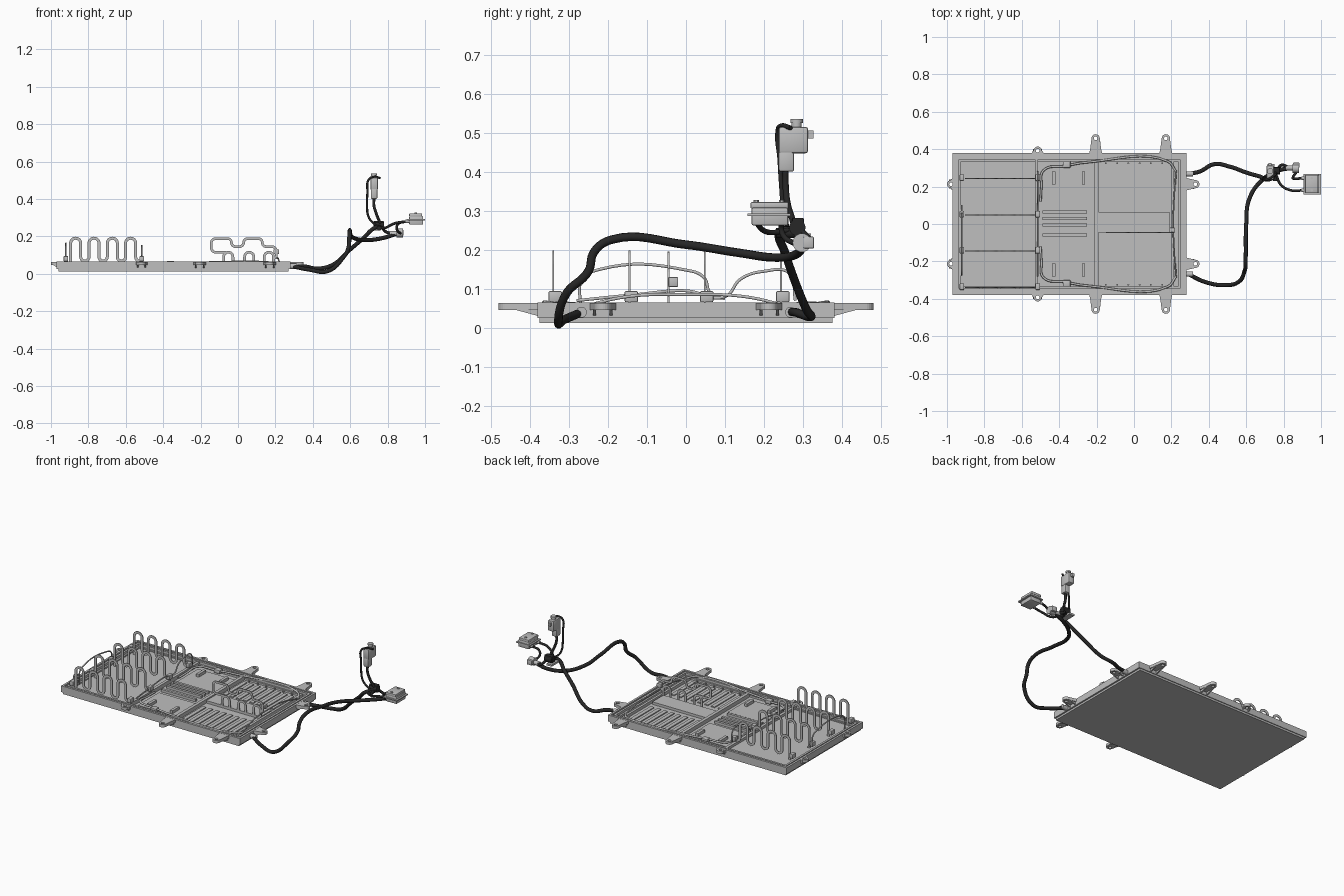
import bpy, bmesh, math
from mathutils import Vector, Matrix

cube = bpy.data.objects.get("Cube")
if cube:
    bpy.data.objects.remove(cube, do_unlink=True)


def material(name, v):
    m = bpy.data.materials.new(name)
    m.use_nodes = True
    m.diffuse_color = (v, v, v, 1)
    m.node_tree.nodes["Principled BSDF"].inputs["Base Color"].default_value = (v, v, v, 1)
    return m


GREY = material("light grey", 0.52)
BLACK = material("rubber black", 0.02)


def finish(name, bm, mat, matrix=None, smooth=False):
    bmesh.ops.recalc_face_normals(bm, faces=bm.faces)
    me = bpy.data.meshes.new(name)
    if matrix:
        bm.transform(matrix)
    bm.to_mesh(me)
    bm.free()
    me.materials.append(mat)
    ob = bpy.data.objects.new(name, me)
    bpy.context.collection.objects.link(ob)
    if smooth:
        for o in bpy.context.selected_objects:
            o.select_set(False)
        ob.select_set(True)
        bpy.context.view_layer.objects.active = ob
        bpy.ops.object.shade_smooth_by_angle(angle=math.radians(40))
    return ob


def box(name, x, y, z, mat=GREY, bevel=0):
    """Box from three (low, high) ranges."""
    bm = bmesh.new()
    bmesh.ops.create_cube(bm, size=1)
    for v in bm.verts:
        v.co = Vector([(lo + hi) / 2 + c * (hi - lo) for c, (lo, hi) in zip(v.co, (x, y, z))])
    if bevel:
        bmesh.ops.bevel(bm, geom=bm.edges[:], offset=bevel, segments=2, affect='EDGES', profile=0.5)
    return finish(name, bm, mat, smooth=bevel > 0)


def cylinder(name, centre, r, depth, axis='Z', mat=GREY, sides=20):
    bm = bmesh.new()
    bmesh.ops.create_cone(bm, cap_ends=True, segments=sides, radius1=r, radius2=r, depth=depth)
    rot = {'X': Matrix.Rotation(math.pi / 2, 4, 'Y'), 'Y': Matrix.Rotation(math.pi / 2, 4, 'X'),
           'Z': Matrix.Identity(4)}[axis]
    return finish(name, bm, mat, Matrix.Translation(centre) @ rot, smooth=True)


def hose(name, pts, r, mat=BLACK):
    """Round tube through smooth control points."""
    cu = bpy.data.curves.new(name, 'CURVE')
    cu.dimensions = '3D'
    cu.bevel_depth, cu.bevel_resolution, cu.resolution_u, cu.use_fill_caps = r, 3, 8, True
    sp = cu.splines.new('BEZIER')
    sp.bezier_points.add(len(pts) - 1)
    for b, p in zip(sp.bezier_points, pts):
        b.co = p
        b.handle_left_type = b.handle_right_type = 'AUTO'
    cu.materials.append(mat)
    ob = bpy.data.objects.new(name, cu)
    bpy.context.collection.objects.link(ob)
    return ob


def rounded(pts, r, n=6):
    """Polyline in 2D with its corners rounded."""
    pts = [Vector(p) for p in pts]
    out = [pts[0]]
    for a, b, c in zip(pts, pts[1:], pts[2:]):
        u, v = a - b, c - b
        d = min(r, u.length / 2, v.length / 2)
        p, q = b + u.normalized() * d, b + v.normalized() * d
        mid = p + q - b
        for i in range(n + 1):
            t = i / n * math.pi / 2
            out.append(mid + (p - mid) * math.cos(t) + (q - mid) * math.sin(t))
    return out + [pts[-1]]


def ribbon(name, pts, y, width=0.016, thick=0.005, r=0.03):
    """Flat strip bent in the upright x-z plane."""
    path = []
    for p in rounded(pts, r):
        if not path or (p - path[-1]).length > 1e-4:
            path.append(p)
    bm, rings = bmesh.new(), []
    for i, p in enumerate(path):
        t = (path[min(i + 1, len(path) - 1)] - path[max(i - 1, 0)]).normalized()
        n = Vector((-t.y, t.x)) * width / 2
        rings.append([bm.verts.new((p.x + s * n.x, y + e * thick / 2, p.y + s * n.y))
                      for s, e in ((-1, -1), (1, -1), (1, 1), (-1, 1))])
    for a, b in zip(rings, rings[1:]):
        for k in range(4):
            bm.faces.new((a[k], a[k - 1], b[k - 1], b[k]))
    bm.faces.new(rings[0])
    bm.faces.new(rings[-1])
    return finish(name, bm, GREY)


def bracket(name, x, y, angle, length, w):
    """Tapered mounting lug with a bolt eye and two gussets."""
    bm = bmesh.new()
    r = 0.022
    arc = [(length - r + r * math.cos(a), r * math.sin(a))
           for a in [math.radians(d) for d in range(-90, 91, 15)]]
    outline = [(-0.01, -w), (length * 0.25, -w * 0.8)] + arc + [(length * 0.25, w * 0.8), (-0.01, w)]
    eye = [(length - r + 0.01 * math.cos(k * math.pi / 8), 0.01 * math.sin(k * math.pi / 8)) for k in range(16)]
    edges = []
    for loop in (outline, eye):
        vs = [bm.verts.new((px, py, 0.046)) for px, py in loop]
        edges += [bm.edges.new((vs[i - 1], vs[i])) for i in range(len(vs))]
    bmesh.ops.triangle_fill(bm, edges=edges, use_beauty=True)
    up = bmesh.ops.extrude_face_region(bm, geom=bm.faces[:])
    bmesh.ops.translate(bm, vec=(0, 0, 0.018), verts=[g for g in up["geom"] if isinstance(g, bmesh.types.BMVert)])
    for s in (-1, 1):
        g = [[bm.verts.new((px, s * k, pz)) for px, pz in ((-0.01, 0.028), (-0.01, 0.047), (length * 0.6, 0.047))]
             for k in (w * 0.7, w * 0.7 - 0.008)]
        bm.faces.new(g[0])
        bm.faces.new(g[1])
        for i in range(3):
            bm.faces.new((g[0][i - 1], g[0][i], g[1][i], g[1][i - 1]))
    finish(name, bm, GREY, Matrix.Translation((x, y, 0)) @ Matrix.Rotation(math.radians(angle), 4, 'Z'))


# Tray: skid plate, floor and stepped rim
X0, X1, Y = -0.97, 0.28, 0.38
box("skid_plate", (X0 + 0.01, X1 - 0.01), (-Y + 0.005, Y - 0.005), (0.013, 0.026))
box("tray_floor", (X0, X1), (-Y, Y), (0.025, 0.036))
for name, inset, wide, top in (("rim_outer", 0, 0.013, 0.065), ("rim_groove", 0.012, 0.01, 0.057),
                               ("rim_inner", 0.021, 0.013, 0.063), ("rim_ledge", 0.033, 0.012, 0.048)):
    a, b, c = X0 + inset, X1 - inset, Y - inset
    for s, side in ((-1, "front"), (1, "back")):
        box(f"{name}_{side}", (a, b), sorted((s * c, s * (c - wide))), (0.03, top))
    box(name + "_right", (a, a + wide), (-c, c), (0.03, top))
    box(name + "_left", (b - wide, b), (-c, c), (0.03, top))

# Mounting lugs around the tray
for s in (-1, 1):
    for x, length, w in ((-0.205, 0.1, 0.036), (0.17, 0.1, 0.036), (-0.515, 0.034, 0.034)):
        bracket("side_bracket", x, s * Y, 90 * s, length, w)
    bracket("right_end_bracket", X0, s * 0.213, 180, 0.03, 0.034)
    bracket("left_end_bracket", X1, s * 0.213, 0, 0.07, 0.036)

# Floor panels, cross members and spines
box("cell_bay_panel", (-0.92, -0.53), (-0.33, 0.33), (0.035, 0.044))
box("rear_cross_member", (-0.53, -0.512), (-0.345, 0.345), (0.035, 0.06))
box("middle_cross_member", (-0.21, -0.19), (-0.34, 0.34), (0.035, 0.06))
box("centre_beam", (-0.19, 0.19), (-0.045, 0.065), (0.035, 0.052))
box("left_cross_member", (0.2, 0.215), (-0.34, 0.34), (0.035, 0.055))
for y in (0.065, 0.03, -0.005, -0.06):
    box("spine_bar", (-0.49, -0.25), (y - 0.008, y + 0.008), (0.035, 0.052))
for s in (-1, 1):
    box("bay_panel", (-0.49, -0.23), sorted((s * 0.09, s * 0.3)), (0.035, 0.04))
    for x in (-0.43, -0.27):
        box("lifting_block", (x - 0.009, x + 0.009), sorted((s * 0.21, s * 0.28)), (0.035, 0.058))
    for i in range(8):
        x = -0.165 + i * 0.047
        box("floor_rib", (x - 0.012, x + 0.012), sorted((s * 0.1, s * 0.31)), (0.035, 0.042))
    for i in range(6):
        cylinder("floor_stud", (-0.15 + i * 0.06, s * 0.325, 0.04), 0.005, 0.014, sides=8)

# Upright cooling serpentines
path = []
for i in range(4):
    c = -0.868 + i * 0.098
    path += [(c - 0.027, 0.068 if i else 0.045), (c - 0.027, 0.19), (c + 0.027, 0.19), (c + 0.027, 0.068)]
path += [(-0.505, 0.068)]
for y in (0.243, 0.048, -0.145, -0.34):
    ribbon("cooling_serpentine", path, y)
    for x in (-0.92, -0.515):
        box("serpentine_port", (x - 0.012, x + 0.012), (y - 0.012, y + 0.022), (0.066, 0.094), bevel=0.003)
top, low = 0.188, 0.145
ribbon("wide_serpentine_upper", [(-0.065, 0.115), (-0.143, 0.115), (-0.143, top), (-0.035, top), (-0.035, low),
       (0.03, low), (0.03, top), (0.13, top), (0.13, low), (0.205, low), (0.205, 0.08)], -0.045, 0.014, r=0.024)
for x in (-0.052, 0.06, 0.165):
    ribbon("wide_serpentine_loop", [(x - 0.025, 0.05), (x - 0.025, 0.115), (x + 0.025, 0.115), (x + 0.025, 0.05)],
           -0.045, 0.014, r=0.025)
box("upper_port", (0.19, 0.22), (-0.045, -0.02), (0.105, 0.13), bevel=0.003)

# Thin coolant lines inside the tray
hose("right_coolant_line", [(-0.92, -0.27, 0.05), (-0.92, -0.265, 0.125), (-0.92, -0.22, 0.15),
     (-0.92, 0, 0.148), (-0.92, 0.045, 0.13), (-0.92, 0.065, 0.085), (-0.92, 0.1, 0.075)], 0.004, GREY)
hose("middle_coolant_line", [(-0.515, -0.28, 0.07), (-0.515, -0.13, 0.085), (-0.515, 0, 0.095),
     (-0.515, 0.1, 0.08), (-0.515, 0.14, 0.125), (-0.515, 0.2, 0.145), (-0.515, 0.265, 0.14),
     (-0.515, 0.28, 0.07)], 0.004, GREY)
hose("left_coolant_line", [(0.225, -0.28, 0.05), (0.215, -0.15, 0.08), (0.21, 0, 0.085), (0.215, 0.15, 0.08),
     (0.225, 0.28, 0.05)], 0.004, GREY)
for s in (-1, 1):
    hose("edge_coolant_line", [(-0.5, s * 0.12, 0.05), (-0.495, s * 0.2, 0.055), (-0.485, s * 0.285, 0.06),
         (-0.37, s * 0.31, 0.06), (-0.25, s * 0.33, 0.06), (0.18, s * 0.335, 0.06), (0.225, s * 0.28, 0.05)],
         0.006, GREY)
    box("line_junction", (-0.38, -0.34), sorted((s * 0.3, s * 0.335)), (0.045, 0.068), bevel=0.004)
    cylinder("tray_hose_port", (0.295, s * 0.268, 0.04), 0.014, 0.04, 'X')

# Main black hoses
hose("back_main_hose", [(0.29, 0.268, 0.04), (0.35, 0.28, 0.04), (0.43, 0.32, 0.028), (0.51, 0.307, 0.05),
     (0.6, 0.275, 0.13), (0.67, 0.255, 0.19), (0.73, 0.24, 0.245), (0.76, 0.27, 0.25)], 0.011)
hose("front_main_hose", [(0.29, -0.268, 0.04), (0.38, -0.31, 0.022), (0.48, -0.327, 0.014), (0.565, -0.305, 0.09),
     (0.592, -0.25, 0.145), (0.595, -0.235, 0.195), (0.597, -0.19, 0.226), (0.6, 0, 0.213), (0.615, 0.13, 0.193),
     (0.68, 0.23, 0.18), (0.77, 0.285, 0.19), (0.85, 0.3, 0.215)], 0.011)

# Expansion tank
box("tank_body", (0.708, 0.748), (0.237, 0.313), (0.447, 0.515), bevel=0.007)
box("tank_neck", (0.71, 0.745), (0.237, 0.277), (0.4, 0.46), bevel=0.006)
box("tank_tab", (0.72, 0.736), (0.31, 0.327), (0.485, 0.505))
cylinder("tank_filler", (0.728, 0.283, 0.52), 0.013, 0.014)
cylinder("tank_cap", (0.728, 0.283, 0.53), 0.016, 0.01)
hose("tank_vent_hose", [(0.76, 0.268, 0.512), (0.728, 0.245, 0.518), (0.7, 0.235, 0.505), (0.692, 0.24, 0.43),
     (0.69, 0.243, 0.38), (0.7, 0.25, 0.3), (0.74, 0.26, 0.255)], 0.006)
hose("tank_feed_hose", [(0.728, 0.255, 0.405), (0.726, 0.255, 0.37), (0.74, 0.26, 0.32), (0.76, 0.275, 0.27)], 0.008)

# Pump
cylinder("pump_body", (0.755, 0.285, 0.257), 0.021, 0.05, 'X', BLACK)
box("pump_controller", (0.725, 0.78), (0.272, 0.302), (0.24, 0.282), BLACK, 0.004)
cylinder("pump_inlet", (0.755, 0.255, 0.243), 0.013, 0.05, 'Y', BLACK)
box("pump_mount", (0.715, 0.75), (0.245, 0.32), (0.23, 0.242))

# Valve
cylinder("valve_body", (0.865, 0.297, 0.218), 0.024, 0.036, 'X')
box("valve_motor", (0.85, 0.885), (0.3, 0.328), (0.203, 0.234), GREY, 0.004)
cylinder("valve_port", (0.83, 0.3, 0.215), 0.013, 0.04, 'X')

# Heater unit and its hoses
box("heater_housing", (0.915, 0.99), (0.168, 0.262), (0.262, 0.308), bevel=0.005)
box("heater_flange", (0.905, 1.0), (0.157, 0.268), (0.286, 0.293))
box("heater_lid", (0.915, 0.985), (0.165, 0.263), (0.305, 0.322), bevel=0.004)
for y in (0.18, 0.245):
    cylinder("heater_port", (0.91, y, 0.28), 0.009, 0.03, 'X')
    cylinder("heater_lid_bolt", (0.95, y, 0.324), 0.007, 0.006, sides=6)
hose("heater_inlet_hose", [(0.76, 0.262, 0.25), (0.785, 0.21, 0.245), (0.84, 0.18, 0.27), (0.905, 0.18, 0.28)], 0.007)
hose("heater_outlet_hose", [(0.87, 0.28, 0.215), (0.85, 0.25, 0.235), (0.855, 0.243, 0.265), (0.905, 0.245, 0.28)],
     0.007)
hose("valve_hose", [(0.77, 0.295, 0.25), (0.79, 0.315, 0.225), (0.83, 0.3, 0.215)], 0.008)
